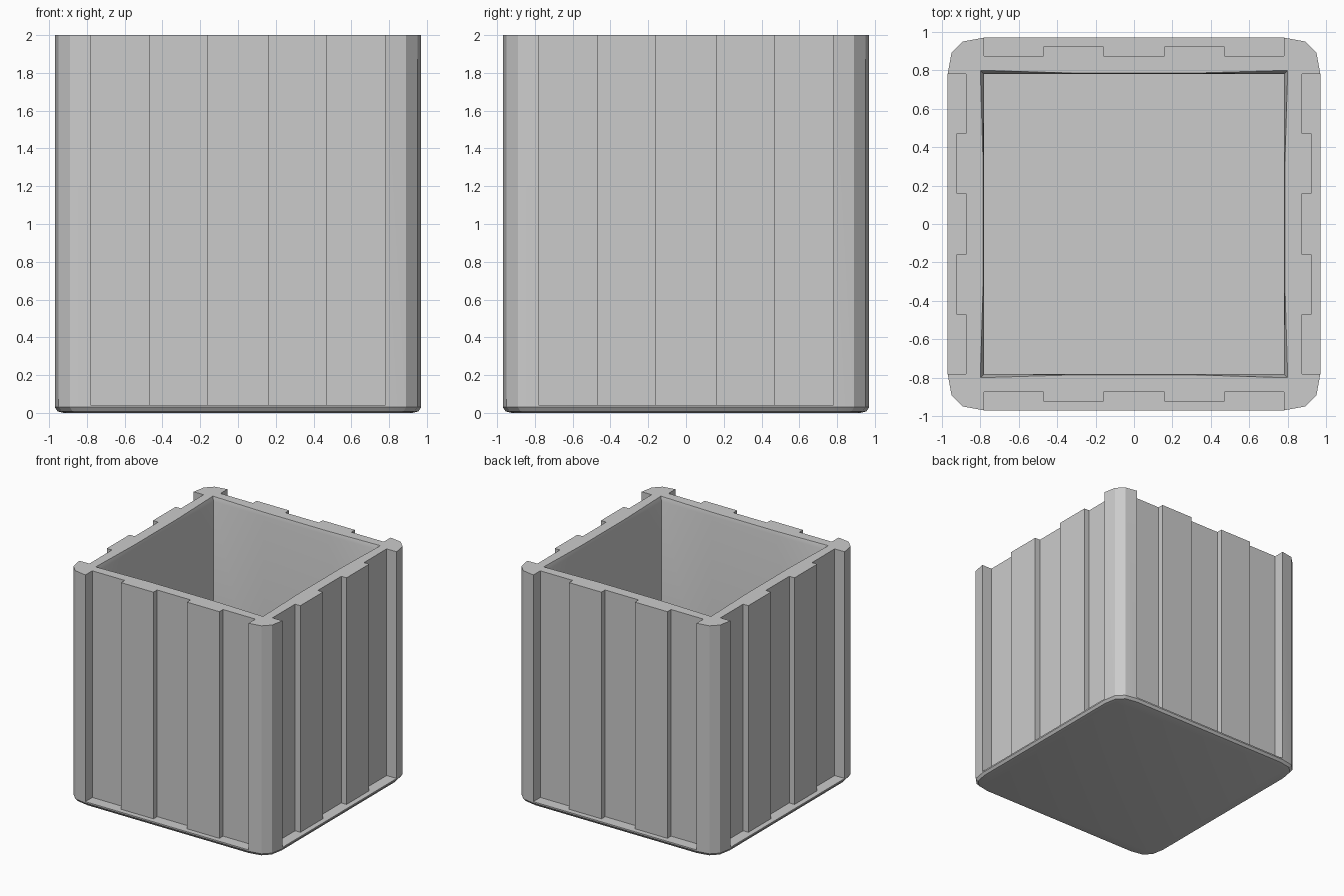
import bpy, bmesh, math

if "Cube" in bpy.data.objects:
    bpy.data.objects.remove(bpy.data.objects["Cube"])

# Plan of one side (back, +y): groove/slat profile, then rounded corner post
NOTCH = [(-.78, .875), (-.47, .875), (-.47, .925), (-.16, .925), (-.16, .875),
         (.16, .875), (.16, .925), (.47, .925), (.47, .875), (.78, .875)]
POST = [(.78, .97), (.89, .95), (.95, .89)]


def turned(points, k):
    """Rotate plan points clockwise by k quarter turns."""
    for _ in range(k):
        points = [(y, -x) for x, y in points]
    return points


bm = bmesh.new()


def ring(points, z):
    return [bm.verts.new((x, y, z)) for x, y in points]


def bridge(a, b):
    n = len(a)
    for i in range(n):
        j = (i + 1) % n
        bm.faces.new((a[i], a[j], b[j], b[i]))


def four(points):
    return [p for k in range(4) for p in turned(points, k)]


# Base with rounded lower edge (16 plan points: 4 per side)
outline = four([(-.78, .97)] + POST[:2] + POST[2:])
LEDGE = .042
loops = []
for off, z in [(.045, 0), (.015, .008), (0, .03), (0, LEDGE)]:
    s = 1 - off / .97
    loops.append(ring([(x * s, y * s) for x, y in outline], z))
bm.faces.new(loops[0])
for a, b in zip(loops, loops[1:]):
    bridge(a, b)
base = loops[-1]

# Slatted walls, rising from the ledge, plus ledge faces
low, top, sides = [], [], []
top_base = ring(outline, 2)
for k in range(4):
    n_low = ring(turned(NOTCH, k), LEDGE)
    n_top = ring(turned(NOTCH, k), 2)
    q = 4 * k
    bm.faces.new([base[q], base[q + 1]] + n_low[::-1])
    low += [base[q]] + n_low + base[q + 1:q + 4]
    top += [top_base[q]] + n_top + top_base[q + 1:q + 4]
    sides.append([top_base[q]] + n_top + [top_base[q + 1]])
bridge(low, top)

# Rim, slightly bowed inner lip, cavity walls and floor
inner = ring(four([(-.8, .8), (-.3, .785), (.3, .785)]), 2)
lip = ring(four([(-.782, .782), (-.3, .78), (.3, .78)]), 1.965)
floor = ring(four([(-.78, .78), (-.3, .78), (.3, .78)]), .06)
for k in range(4):
    q, i = 4 * k, 3 * k
    nxt = inner[(i + 3) % 12]
    bm.faces.new([top_base[q - 1]] + sides[k] + [top_base[q + 2]]
                 + [nxt, inner[i + 2], inner[i + 1], inner[i]])
    bm.faces.new((top_base[q + 2], top_base[q + 3], nxt))
bridge(inner, lip)
bridge(lip, floor)
bm.faces.new(floor)

bmesh.ops.remove_doubles(bm, verts=bm.verts, dist=.0005)
bmesh.ops.recalc_face_normals(bm, faces=bm.faces)
mesh = bpy.data.meshes.new("slatted_planter_box")
bm.to_mesh(mesh)
bm.free()
box = bpy.data.objects.new("slatted_planter_box", mesh)
bpy.context.collection.objects.link(box)
bpy.context.view_layer.objects.active = box
box.select_set(True)
bpy.ops.object.shade_smooth_by_angle(angle=math.radians(20))
